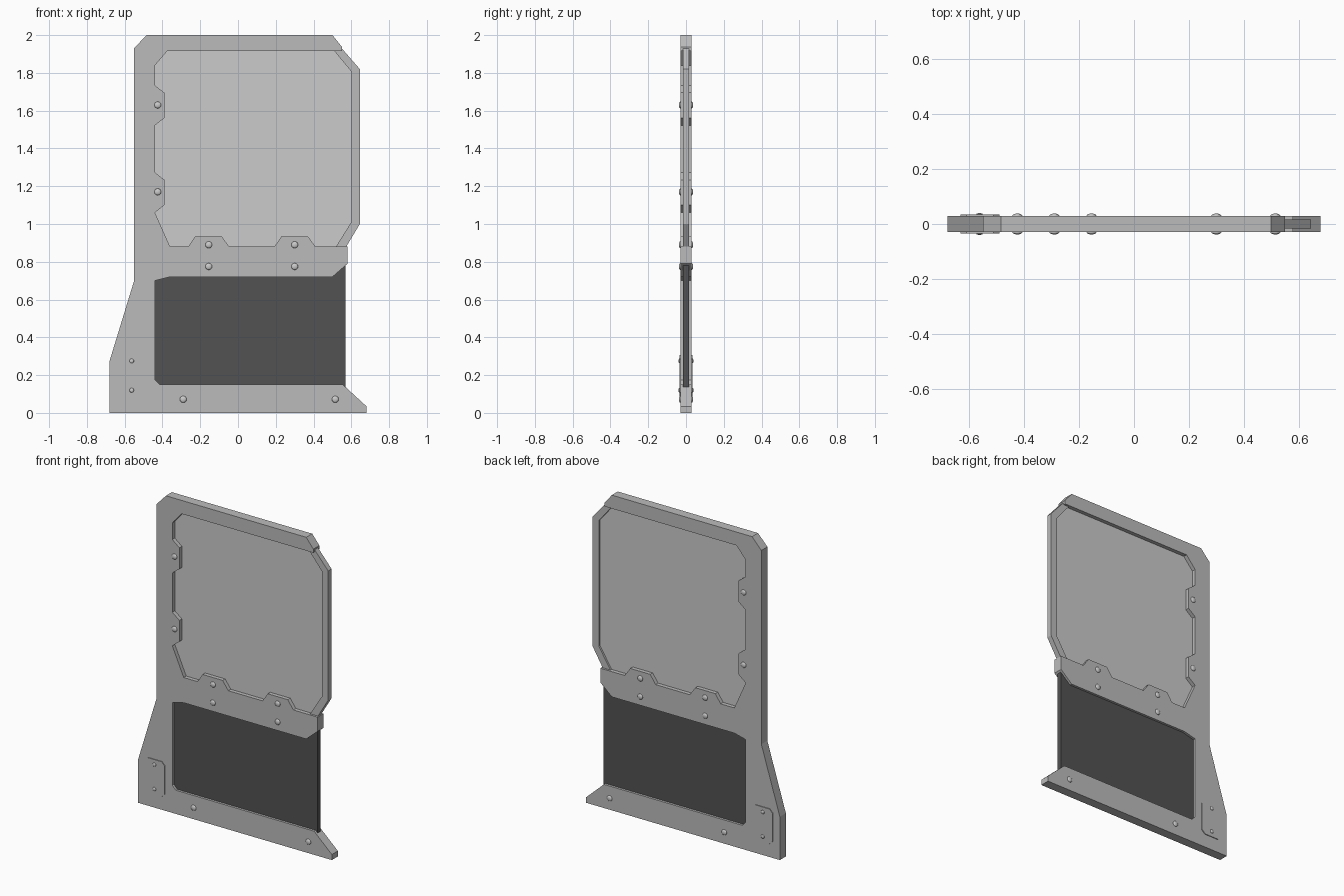
import bpy, bmesh, math
from mathutils import Matrix

if "Cube" in bpy.data.objects:
    bpy.data.objects.remove(bpy.data.objects["Cube"])


def material(name, v):
    m = bpy.data.materials.new(name)
    m.diffuse_color = (v, v, v, 1)
    m.use_nodes = True
    m.node_tree.nodes["Principled BSDF"].inputs["Base Color"].default_value = m.diffuse_color
    return m


FRAME = material("frame_grey", 0.5)
DARK = material("dark_panel", 0.085)


def finish(name, bm, mat):
    bmesh.ops.recalc_face_normals(bm, faces=bm.faces)
    me = bpy.data.meshes.new(name)
    bm.to_mesh(me)
    bm.free()
    ob = bpy.data.objects.new(name, me)
    bpy.context.collection.objects.link(ob)
    if mat:
        me.materials.append(mat)
    return ob


def slab(name, pts, half, mat=None):
    """Extrude an x-z outline to y = -half .. +half."""
    bm = bmesh.new()
    f = bm.faces.new([bm.verts.new((x, -half, z)) for x, z in pts])
    ext = bmesh.ops.extrude_face_region(bm, geom=[f], use_keep_orig=True)
    for v in ext["geom"]:
        if isinstance(v, bmesh.types.BMVert):
            v.co.y = half
    return finish(name, bm, mat)


def bolts(name, spots, radius, y, height):
    """Low domed bolt heads on both sides."""
    bm = bmesh.new()
    for x, z in spots:
        for s in (-1, 1):
            m = (Matrix.Translation((x, s * y, z))
                 @ Matrix.Diagonal((1, height / radius, 1, 1))
                 @ Matrix.Rotation(math.pi / 2, 4, 'X'))
            bmesh.ops.create_uvsphere(bm, u_segments=16, v_segments=8,
                                      radius=radius, matrix=m)
    for f in bm.faces:
        f.smooth = True
    return finish(name, bm, None)


def bottom_tab(cx):
    return [(cx + 0.11, 0.88), (cx + 0.07, 0.935),
            (cx - 0.07, 0.935), (cx - 0.107, 0.88)]


def side_tab(cz):
    return [(-0.44, cz - 0.107), (-0.39, cz - 0.068),
            (-0.39, cz + 0.066), (-0.44, cz + 0.105)]


# Main frame: sill, mid rail, post and top rail, open on the right
outline = [(-0.68, 0), (0.68, 0), (0.68, 0.035), (0.555, 0.15),
           (-0.415, 0.15), (-0.44, 0.175), (-0.44, 0.70), (-0.36, 0.72),
           (0.50, 0.72), (0.58, 0.79), (0.58, 0.88)]
outline += bottom_tab(0.30) + bottom_tab(-0.157)
outline += [(-0.36, 0.88), (-0.44, 1.06)]
outline += side_tab(1.168)[1:] + side_tab(1.629)
outline += [(-0.44, 1.84), (-0.375, 1.915), (0.55, 1.915), (0.55, 1.938),
            (0.50, 2.0), (-0.485, 2.0), (-0.55, 1.93), (-0.55, 0.70),
            (-0.68, 0.275)]
slab("main_frame", outline, 0.03, FRAME)

# Slim rim closing the window on the right
slab("window_rim", [(0.53, 1.952), (0.645, 1.82), (0.645, 1.0),
                    (0.555, 0.85), (0.50, 0.85), (0.60, 1.01),
                    (0.60, 1.807), (0.48, 1.952)], 0.017, FRAME)

# Window pane and lower dark panel, both tucked into the frame
slab("window_pane", [(-0.48, 0.85), (0.53, 0.85), (0.62, 1.005),
                     (0.62, 1.815), (0.51, 1.945), (-0.48, 1.945)], 0.005)
slab("lower_panel", [(-0.48, 0.12), (0.57, 0.12),
                     (0.57, 0.80), (-0.48, 0.80)], 0.015, DARK)

# Corner plate, raised on both faces
c, x0, x1, z0, z1 = 0.022, -0.632, -0.49, 0.085, 0.307
slab("corner_plate", [(x0 + c, z0), (x1 - c, z0), (x1, z0 + c), (x1, z1 - c),
                      (x1 - c, z1), (x0 + c, z1), (x0, z1 - c), (x0, z0 + c)],
     0.035, FRAME)

# Bolt heads
bolts("frame_bolts", [(-0.425, 1.63), (-0.425, 1.17), (-0.155, 0.89),
                      (-0.155, 0.775), (0.30, 0.89), (0.30, 0.775),
                      (-0.29, 0.072), (0.515, 0.072)], 0.018, 0.03, 0.008)
bolts("plate_bolts", [(-0.563, 0.275), (-0.563, 0.12)], 0.012, 0.035, 0.005)
